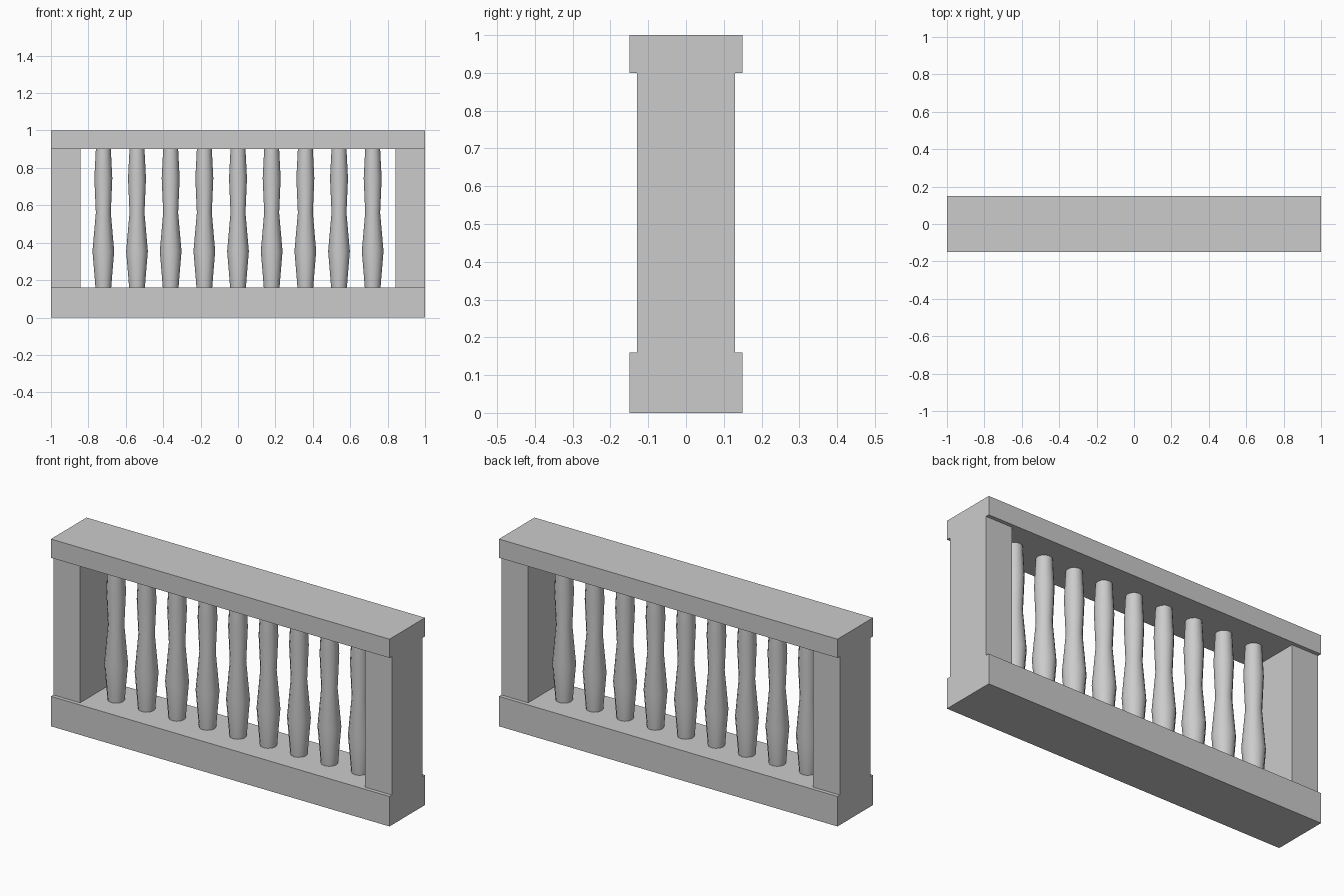
import bpy, bmesh
from math import cos, sin, pi, radians

if "Cube" in bpy.data.objects:
    bpy.data.objects.remove(bpy.data.objects["Cube"])


def box(name, x0, x1, half_y, z0, z1):
    bm = bmesh.new()
    bmesh.ops.create_cube(bm, size=1)
    for v in bm.verts:
        v.co.x = x0 + (v.co.x + 0.5) * (x1 - x0)
        v.co.y *= 2 * half_y
        v.co.z = z0 + (v.co.z + 0.5) * (z1 - z0)
    me = bpy.data.meshes.new(name)
    bm.to_mesh(me)
    bm.free()
    ob = bpy.data.objects.new(name, me)
    bpy.context.collection.objects.link(ob)


def turned_mesh(name, profile, sides):
    bm = bmesh.new()
    rings = [[bm.verts.new((r * cos(2 * pi * i / sides), r * sin(2 * pi * i / sides), z))
              for i in range(sides)] for r, z in profile]
    for a, b in zip(rings, rings[1:]):
        for i in range(sides):
            j = (i + 1) % sides
            bm.faces.new((a[i], a[j], b[j], b[i]))
    bm.faces.new(rings[0][::-1])
    bm.faces.new(rings[-1])
    me = bpy.data.meshes.new(name)
    bm.to_mesh(me)
    bm.free()
    return me


# Base, handrail and end posts
box("base", -1, 1, 0.15, 0, 0.16)
box("handrail", -1, 1, 0.15, 0.90, 1)
box("left_post", -1, -0.842, 0.13, 0.16, 0.90)
box("right_post", 0.842, 1, 0.13, 0.16, 0.90)

# Nine turned balusters sharing one mesh
profile = [(0.042, 0.16), (0.058, 0.355), (0.040, 0.56), (0.048, 0.745), (0.040, 0.90)]
mesh = turned_mesh("baluster", profile, 12)
for i in range(9):
    ob = bpy.data.objects.new(f"baluster_{i + 1}", mesh)
    ob.location.x = -0.72 + 0.18 * i
    bpy.context.collection.objects.link(ob)
    if i == 0:
        bpy.context.view_layer.objects.active = ob
        ob.select_set(True)
bpy.ops.object.shade_smooth_by_angle(angle=radians(40))
